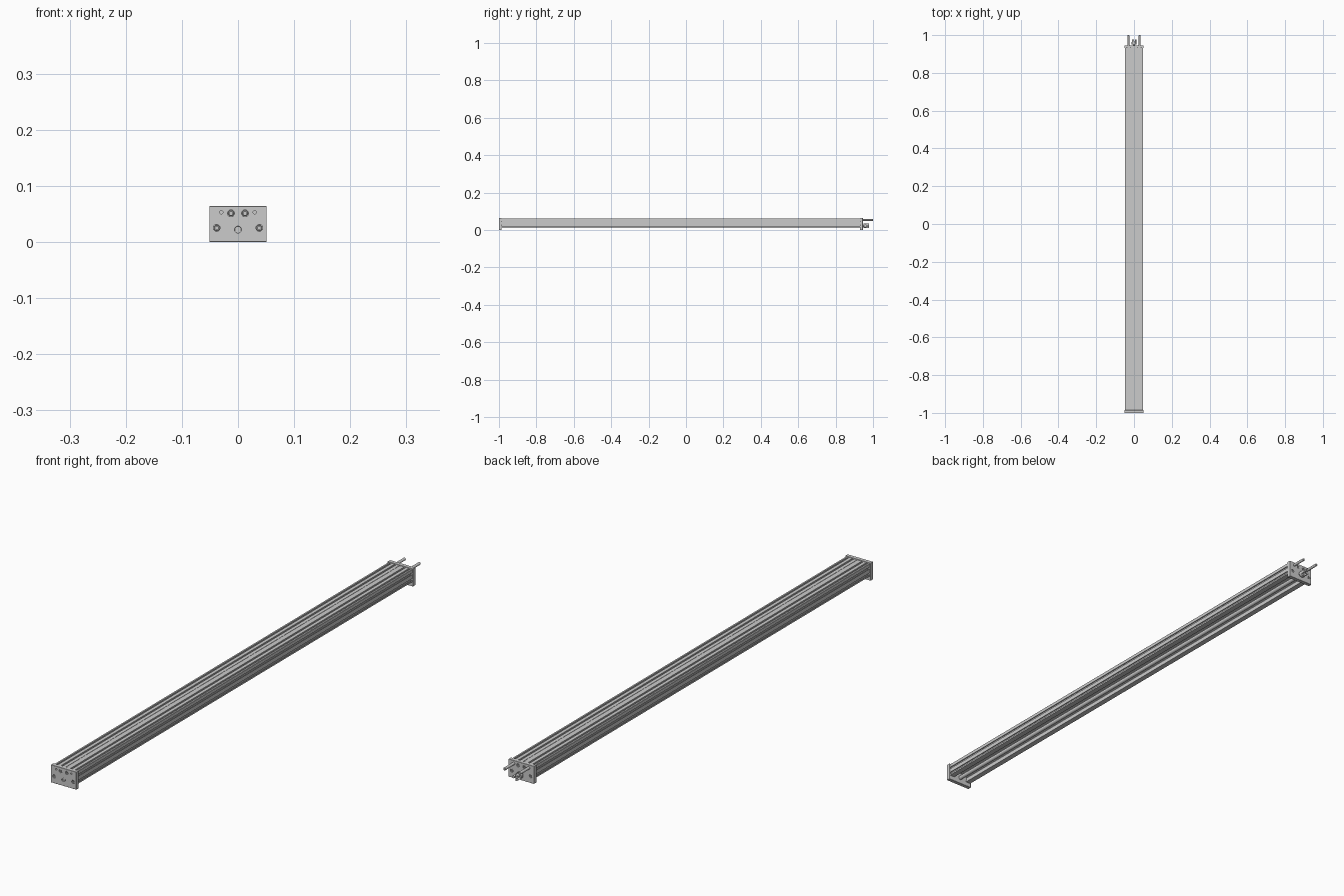
import bpy, bmesh, math
from mathutils import Vector

if "Cube" in bpy.data.objects:
    bpy.data.objects.remove(bpy.data.objects["Cube"])

TOP, SIDE, LOW = 0.062, 0.048, 0.016
FRONT, BACK = -1.0, 0.945          # outer faces of the end plates
PLATE = 0.014


def finish(name, bm, smooth=False):
    bmesh.ops.recalc_face_normals(bm, faces=bm.faces)
    me = bpy.data.meshes.new(name)
    bm.to_mesh(me)
    bm.free()
    ob = bpy.data.objects.new(name, me)
    bpy.context.collection.objects.link(ob)
    if smooth:
        bpy.ops.object.select_all(action='DESELECT')
        ob.select_set(True)
        bpy.context.view_layer.objects.active = ob
        bpy.ops.object.shade_smooth_by_angle(angle=math.radians(35))
    return ob


def add_turned(bm, x, z, rings, segs=24):
    """Rings (y, radius[, 'hex']) lofted along y, closed at both ends."""
    loops = []
    for y, r, *shape in rings:
        loop = []
        for i in range(segs):
            a = 2 * math.pi * i / segs
            k = r
            if shape:
                k = r * math.cos(math.pi / 6) / math.cos(a % (math.pi / 3) - math.pi / 6)
            loop.append(bm.verts.new((x + k * math.cos(a), y, z + k * math.sin(a))))
        loops.append(loop)
    for a, b in zip(loops, loops[1:]):
        for i in range(segs):
            j = (i + 1) % segs
            bm.faces.new((a[i], a[j], b[j], b[i]))
    bm.faces.new(loops[0])
    bm.faces.new(loops[-1])


def turned(name, x, z, rings, segs=24):
    bm = bmesh.new()
    add_turned(bm, x, z, rings, segs)
    return finish(name, bm, True)


def slot(origin, along, inward):
    """T-slot outline, entered while travelling in the 'along' direction."""
    pts = [(-.0033, 0), (-.0033, .002), (-.0058, .002), (-.0058, .0065),
           (.0058, .0065), (.0058, .002), (.0033, .002), (.0033, 0)]
    o, a, n = Vector(origin), Vector(along), Vector(inward)
    return [tuple(o + a * s + n * d) for s, d in pts]


# Extruded channel body, open below, with T-slots on the top and sides
half = [(0.003, TOP), (0.003, TOP - .001)][::-1]
for x in (0.019, 0.038):
    half += slot((x, TOP), (1, 0), (0, -1))
half += [(SIDE - .001, TOP), (SIDE, TOP - .001)]
for z in (0.046, 0.025):
    half += slot((SIDE, z), (0, -1), (-1, 0))
half += [(SIDE, LOW), (0.028, LOW), (0.028, 0.021), (0.031, 0.023),
         (0.031, 0.033), (0.028, 0.035), (0.028, 0.041)]
outline = half + [(-x, z) for x, z in reversed(half)]
bm = bmesh.new()
face = bm.faces.new([bm.verts.new((x, FRONT + PLATE, z)) for x, z in outline])
ext = bmesh.ops.extrude_face_region(bm, geom=[face])
bmesh.ops.translate(bm, vec=(0, BACK - FRONT - 2 * PLATE, 0),
                    verts=[g for g in ext['geom'] if isinstance(g, bmesh.types.BMVert)])
finish("channel_body", bm)

# End plates with counterbores, pin holes and a bearing bore
screws = [(sx * x, z) for x, z in ((0.0125, 0.051), (0.038, 0.025)) for sx in (-1, 1)]
pins = [(-0.03, 0.053), (0.03, 0.053)]
for name, outer, d in (("front", FRONT, 1), ("back", BACK, -1)):
    bm = bmesh.new()
    bmesh.ops.create_cube(bm, size=1)
    for v in bm.verts:
        v.co = (v.co.x * 0.102, outer + d * PLATE / 2 + v.co.y * PLATE, 0.032 + v.co.z * 0.064)
    bmesh.ops.bevel(bm, geom=bm.edges[:], offset=0.0006, segments=1, affect='EDGES')
    plate = finish(name + "_end_plate", bm)

    bm = bmesh.new()
    for x, z in screws:
        add_turned(bm, x, z, [(outer - d * .01, .006), (outer + d * .008, .006)])
    for x, z in pins:
        add_turned(bm, x, z, [(outer - d * .01, .003), (outer + d * .01, .003)])
    add_turned(bm, 0, 0.022, [(outer - d * .01, .008), (outer + d * .03, .008)])
    cutter = finish(name + "_hole_cutter", bm)
    cutter.hide_render = True
    mod = plate.modifiers.new("holes", 'BOOLEAN')
    mod.operation = 'DIFFERENCE'
    mod.solver = 'EXACT'
    mod.object = cutter
    bpy.context.view_layer.objects.active = plate
    bpy.ops.object.modifier_apply(modifier=mod.name)
    bpy.data.objects.remove(cutter)

    # Socket-head screws sunk in the plate
    for i, (x, z) in enumerate(screws):
        turned(f"{name}_screw_{i + 1}", x, z, [
            (outer + d * .009, .0052), (outer + d * .0015, .0052), (outer + d * .001, .0047),
            (outer + d * .001, .003, 'hex'), (outer + d * .005, .003, 'hex')])

    # Bearing in the bore
    turned(name + "_bearing", 0, 0.022, [
        (outer + d * .0135, .0081), (outer + d * .001, .0081), (outer + d * .001, .0062),
        (outer + d * .002, .0058), (outer + d * .004, .0058)])

# Drive screw along the channel, with a journal leaving the back plate
turned("drive_screw", 0, 0.022, [(-0.998, .0045), (-0.985, .0045), (-0.985, .0075),
                                 (0.930, .0075), (0.930, .005), (0.965, .005)])

# Jaw coupling on the journal
turned("coupling_hub", 0, 0.022, [(0.950, .011), (0.951, .012), (0.963, .012), (0.963, .004)])
bm = bmesh.new()
for k in range(3):
    arc = [2 * math.pi * k / 3 + math.radians(-28 + 8 * i) for i in range(8)]
    ring = [(r * math.cos(a), r * math.sin(a)) for r, seq in ((.012, arc), (.005, arc[::-1]))
            for a in seq]
    f = bm.faces.new([bm.verts.new((x, 0.962, 0.022 + z)) for x, z in ring])
    e = bmesh.ops.extrude_face_region(bm, geom=[f])
    bmesh.ops.translate(bm, vec=(0, 0.016, 0),
                        verts=[g for g in e['geom'] if isinstance(g, bmesh.types.BMVert)])
finish("coupling_jaws", bm, True)

# Motor mounting rods
for side, (x, z) in zip(("left", "right"), pins):
    turned(side + "_mounting_rod", x, z, [(0.935, .005), (0.998, .005), (1.0, .0035)])
